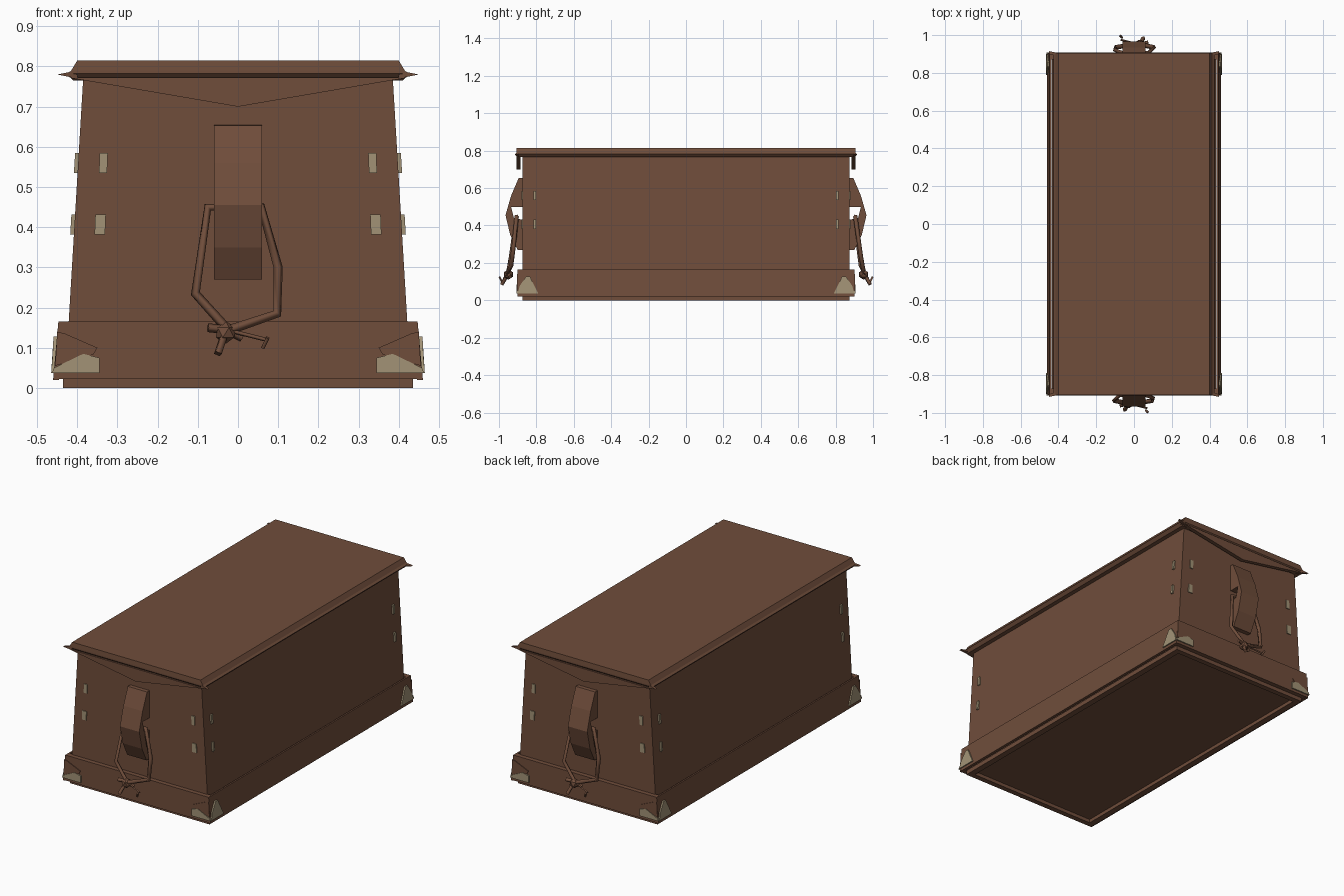
import bpy, bmesh
from mathutils import Vector

cube = bpy.data.objects.get("Cube")
if cube:
    bpy.data.objects.remove(cube, do_unlink=True)


def material(name, rgb):
    m = bpy.data.materials.new(name)
    m.use_nodes = True
    m.diffuse_color = (*rgb, 1)
    m.node_tree.nodes["Principled BSDF"].inputs["Base Color"].default_value = (*rgb, 1)
    return m


BROWN = material("brown wood", (0.16, 0.074, 0.043))
BRASS = material("pale brass", (0.36, 0.29, 0.18))


def loft(name, rings, mat, sx=1, sy=1, closed=False):
    """Skin a row of equal rings; cap the ends, or join last to first."""
    bm = bmesh.new()
    rows = [[bm.verts.new((x * sx, y * sy, z)) for x, y, z in r] for r in rings]
    pairs = list(zip(rows, rows[1:]))
    if closed:
        pairs.append((rows[-1], rows[0]))
    else:
        bm.faces.new(rows[0])
        bm.faces.new(rows[-1])
    n = len(rows[0])
    for a, b in pairs:
        for i in range(n):
            j = (i + 1) % n
            bm.faces.new((a[i], a[j], b[j], b[i]))
    bmesh.ops.recalc_face_normals(bm, faces=bm.faces)
    me = bpy.data.meshes.new(name)
    bm.to_mesh(me)
    bm.free()
    me.materials.append(mat)
    ob = bpy.data.objects.new(name, me)
    bpy.context.collection.objects.link(ob)
    return ob


def prism(name, points, offset, mat, sx=1, sy=1):
    far = [tuple(Vector(p) + Vector(offset)) for p in points]
    return loft(name, [points, far], mat, sx, sy)


def rect(hx, hy, z):
    return [(-hx, -hy, z), (hx, -hy, z), (hx, hy, z), (-hx, hy, z)]


def rope(name, points, radius, s):
    cu = bpy.data.curves.new(name, "CURVE")
    cu.dimensions = "3D"
    cu.bevel_depth = radius
    cu.bevel_resolution = 0
    cu.use_fill_caps = True
    sp = cu.splines.new("POLY")
    sp.points.add(len(points) - 1)
    for p, (x, y, z) in zip(sp.points, points):
        p.co = (x * s, y * s, z, 1)
    cu.materials.append(BROWN)
    ob = bpy.data.objects.new(name, cu)
    bpy.context.collection.objects.link(ob)


# Tapered box, recessed floor rim and lid
loft("chest_body", [rect(0.43, 0.875, 0.02), rect(0.385, 0.875, 0.775)], BROWN)
loft("floor_rim", [rect(0.435, 0.875, 0.0), rect(0.435, 0.875, 0.025),
                   rect(0.40, 0.845, 0.025), rect(0.40, 0.845, 0.0)], BROWN, closed=True)
loft("lid", [rect(0.41, 0.89, 0.765), rect(0.425, 0.907, 0.782),
             rect(0.415, 0.907, 0.79), rect(0.40, 0.905, 0.815)], BROWN)

# Long skirt boards standing clear of the sides
for s in (-1, 1):
    loft("side_skirt", [[(0.445, -0.9, 0.02), (0.46, -0.9, 0.02), (0.46, 0.9, 0.02), (0.445, 0.9, 0.02)],
                        [(0.438, -0.9, 0.165), (0.447, -0.9, 0.165), (0.447, 0.9, 0.165),
                         (0.438, 0.9, 0.165)]], BROWN, s)

# The two ends; the second is the first turned half way round
for s in (1, -1):
    prism("end_skirt", [(-0.46, -0.9, 0.022), (0.46, -0.9, 0.022), (0.447, -0.9, 0.165),
                        (-0.447, -0.9, 0.165)], (0, 0.03, 0), BROWN, s, s)
    prism("lid_pointed_flap", [(-0.42, -0.907, 0.772), (0, -0.907, 0.70), (0.42, -0.907, 0.772)],
          (0, 0.022, 0), BROWN, s, s)

    # Bowed bracket with a slot for the rope
    profile = [(0.87, 0.655), (0.895, 0.653), (0.935, 0.56), (0.965, 0.455), (0.94, 0.35), (0.90, 0.27),
               (0.87, 0.27), (0.87, 0.43), (0.92, 0.44), (0.935, 0.5), (0.87, 0.5)]
    prism("handle_bracket", [(-0.06, -y, z) for y, z in profile], (0.12, 0, 0), BROWN, s, s)

    # Rope loop, knot and loose strands
    rope("rope_loop", [(-0.03, -0.915, 0.02), (-0.03, -0.95, 0.15), (-0.106, -0.935, 0.235),
                       (-0.075, -0.905, 0.45), (0.058, -0.905, 0.45), (0.1, -0.92, 0.3),
                       (0.098, -0.935, 0.185), (-0.02, -0.955, 0.145)][1:], 0.012, s)
    tail = (-0.03, -0.95, 0.145)
    for k, tip in enumerate([(-0.05, -0.985, 0.085), (-0.075, -0.96, 0.15), (0.01, -0.94, 0.125),
                             (0.07, -0.975, 0.12)]):
        rope("rope_strand", [tail, tip], 0.011 if k < 3 else 0.005, s)
    rope("rope_frayed_tip", [(0.062, -0.985, 0.1), (0.074, -0.998, 0.125)], 0.006, s)
    knot = bpy.data.meshes.new("rope_knot")
    bm = bmesh.new()
    bmesh.ops.create_icosphere(bm, subdivisions=1, radius=0.028)
    bm.to_mesh(knot)
    bm.free()
    knot.materials.append(BROWN)
    ob = bpy.data.objects.new("rope_knot", knot)
    ob.location = (-0.03 * s, -0.95 * s, 0.138)
    bpy.context.collection.objects.link(ob)

# Corner fittings, mirrored to all four corners
for sx in (-1, 1):
    for sy in (-1, 1):
        prism("lid_corner_spike", [(0.40, 0.89, 0.77), (0.45, 0.90, 0.78), (0.40, 0.89, 0.79)],
              (0, 0.015, 0), BROWN, sx, sy)
        prism("corner_brass_end", [(0.463, 0.895, 0.037), (0.345, 0.895, 0.037), (0.345, 0.895, 0.075),
                                   (0.385, 0.895, 0.085), (0.458, 0.895, 0.05)],
              (0, 0.012, 0), BRASS, sx, sy)
        prism("corner_brass_side", [(0.452, 0.90, 0.037), (0.452, 0.79, 0.037), (0.446, 0.835, 0.128),
                                    (0.446, 0.855, 0.128), (0.449, 0.89, 0.075)],
              (0.013, 0, 0), BRASS, sx, sy)
        prism("corner_leather", [(0.36, 0.895, 0.083), (0.35, 0.895, 0.1), (0.43, 0.895, 0.135),
                                 (0.45, 0.895, 0.14), (0.455, 0.895, 0.055)],
              (0, 0.009, 0), BROWN, sx, sy)
        # Small brass studs beside each upright edge
        for x, w, z in ((0.336, 0.01, 0.56), (0.344, 0.013, 0.407)):
            prism("end_stud", [(x - w, 0.872, z - 0.025), (x + w, 0.872, z - 0.025),
                               (x + w - 0.002, 0.872, z + 0.025), (x - w - 0.002, 0.872, z + 0.025)],
                  (0, 0.008, 0), BRASS, sx, sy)
            wall = 0.431 - 0.06 * z
            prism("side_stud", [(wall - 0.002, 0.802, z - 0.025), (wall - 0.002, 0.816, z - 0.025),
                                (wall - 0.005, 0.816, z + 0.025), (wall - 0.005, 0.802, z + 0.025)],
                  (0.013, 0, 0), BRASS, sx, sy)
